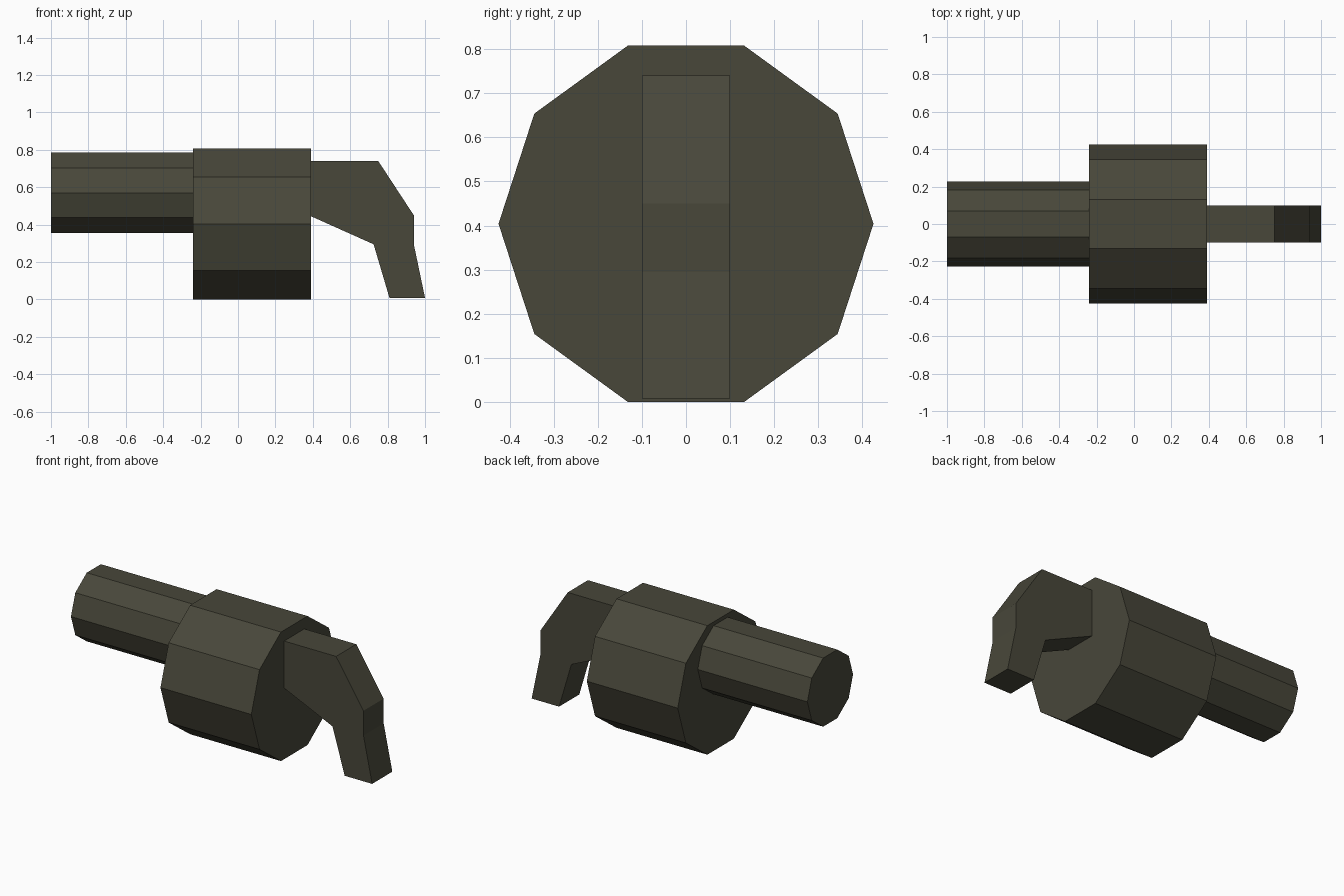
import bpy
import bmesh
from math import cos, sin, tau
from mathutils import Vector

cube = bpy.data.objects.get("Cube")
if cube:
    bpy.data.objects.remove(cube, do_unlink=True)

# Single dark olive colour
olive = bpy.data.materials.new("dark_olive")
olive.use_nodes = True
colour = (0.065, 0.063, 0.042, 1)
olive.diffuse_color = colour
olive.node_tree.nodes["Principled BSDF"].inputs["Base Color"].default_value = colour


def extrude_profile(name, points, depth):
    """Fill a closed outline and extrude it along the depth vector."""
    bm = bmesh.new()
    face = bm.faces.new([bm.verts.new(p) for p in points])
    result = bmesh.ops.extrude_face_region(bm, geom=[face], use_keep_orig=True)
    moved = [v for v in result["geom"] if isinstance(v, bmesh.types.BMVert)]
    bmesh.ops.translate(bm, verts=moved, vec=Vector(depth))
    bmesh.ops.recalc_face_normals(bm, faces=bm.faces)
    mesh = bpy.data.meshes.new(name)
    bm.to_mesh(mesh)
    bm.free()
    mesh.materials.append(olive)
    obj = bpy.data.objects.new(name, mesh)
    bpy.context.collection.objects.link(obj)
    return obj


def decagon_prism(name, x_start, x_end, z, radius):
    ring = [(x_start, radius * cos(tau * i / 10), z + radius * sin(tau * i / 10))
            for i in range(10)]
    return extrude_profile(name, ring, (x_end - x_start, 0, 0))


# Ten-sided barrel and drum
decagon_prism("barrel", -1.0, -0.24, 0.57, 0.226)
decagon_prism("drum", -0.24, 0.39, 0.404, 0.425)

# Bent grip with a straight-sided outline
outline = [(0.39, 0.74), (0.75, 0.74), (0.94, 0.45), (0.94, 0.295),
           (1.0, 0.008), (0.81, 0.008), (0.725, 0.295), (0.39, 0.445)]
extrude_profile("grip", [(x, -0.1, z) for x, z in outline], (0, 0.2, 0))
